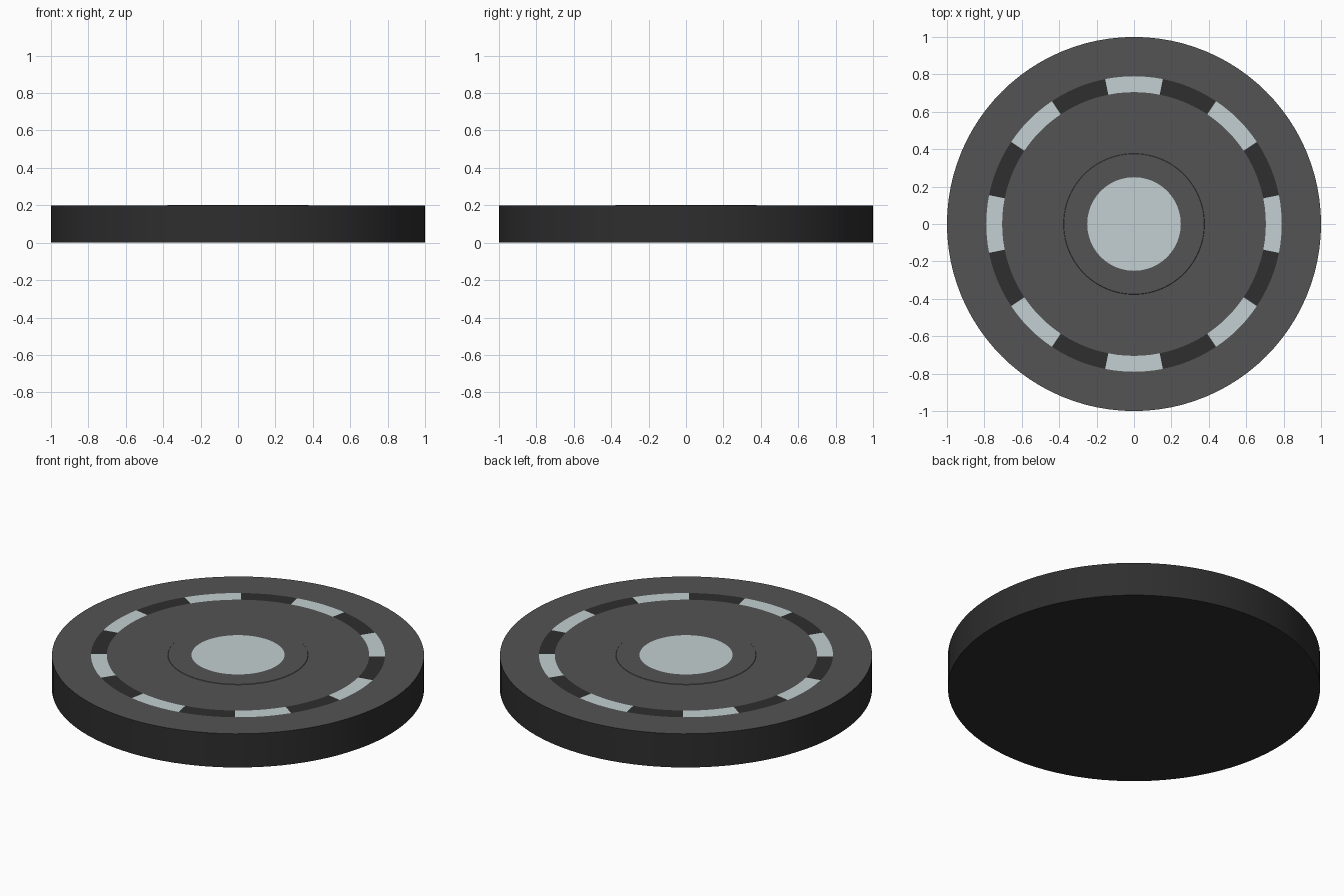
import bpy, bmesh, math

if "Cube" in bpy.data.objects:
    bpy.data.objects.remove(bpy.data.objects["Cube"])

N = 96          # sides round the disc
H = 0.2         # height


def material(name, srgb):
    lin = [((c / 255 + 0.055) / 1.055) ** 2.4 if c > 10 else c / 255 / 12.92 for c in srgb]
    m = bpy.data.materials.new(name)
    m.diffuse_color = (*lin, 1)
    m.use_nodes = True
    m.node_tree.nodes["Principled BSDF"].inputs["Base Color"].default_value = m.diffuse_color
    return m


MATS = [material("dark_rubber", (46, 46, 46)),
        material("top_grey", (83, 83, 83)),
        material("pale_light", (195, 207, 209))]


def lathe(name, profile, rule):
    """Spin (radius, z) points round z; rule(band, angle) picks the material."""
    bm = bmesh.new()
    rings = []
    for r, z in profile:
        if r == 0:
            rings.append([bm.verts.new((0, 0, z))] * N)
        else:
            rings.append([bm.verts.new((r * math.cos(2 * math.pi * i / N),
                                        r * math.sin(2 * math.pi * i / N), z)) for i in range(N)])
    for b in range(len(rings) - 1):
        for i in range(N):
            j = (i + 1) % N
            quad = [rings[b][i], rings[b][j], rings[b + 1][j], rings[b + 1][i]]
            f = bm.faces.new(list(dict.fromkeys(quad)))
            f.material_index = rule(b, 360 * (i + 0.5) / N)
    bmesh.ops.recalc_face_normals(bm, faces=bm.faces)
    me = bpy.data.meshes.new(name)
    bm.to_mesh(me)
    bm.free()
    for m in MATS:
        me.materials.append(m)
    ob = bpy.data.objects.new(name, me)
    bpy.context.collection.objects.link(ob)
    bpy.context.view_layer.objects.active = ob
    ob.select_set(True)
    bpy.ops.object.shade_smooth_by_angle(angle=math.radians(30))
    ob.select_set(False)
    return ob


# Disc body: underside, rim, outer top, dashed light ring, inner top
# hub step at 0.375 and the round central light
def disc_rule(band, ang):
    if band < 2:
        return 0                                   # underside and rim
    if band == 3:                                  # sixteen alternating dashes
        return 2 if int((ang + 11.25) // 22.5) % 2 == 0 else 0
    return 2 if band == 7 else 1


lathe("disc_body", [(0, 0), (1, 0), (1, H), (0.79, H), (0.705, H), (0.377, H),
                    (0.375, H + 0.002), (0.25, H + 0.002), (0, H + 0.002)],
      lambda b, a: disc_rule(b, a))
